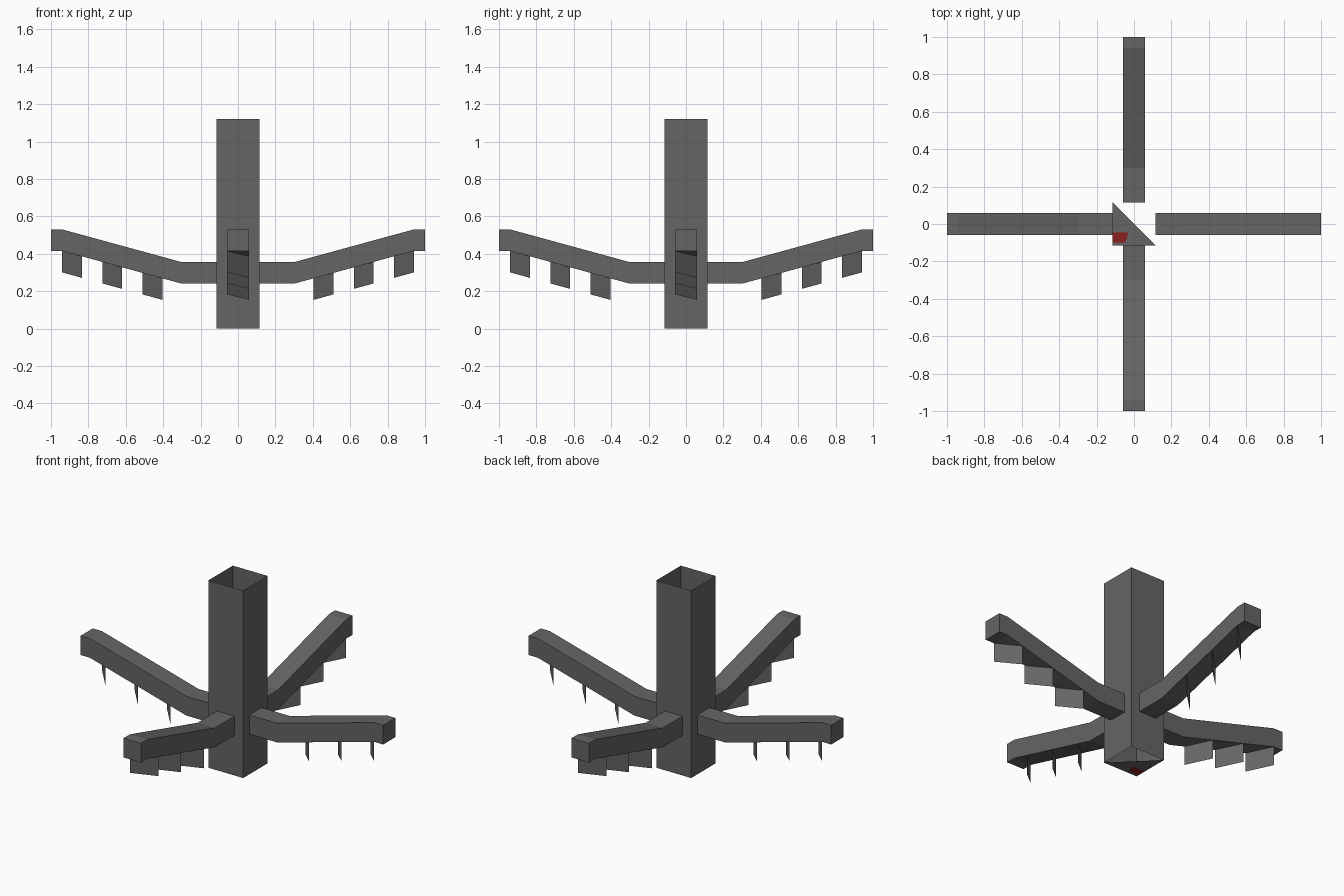
import bpy
import math
from mathutils import Matrix

if "Cube" in bpy.data.objects:
    bpy.data.objects.remove(bpy.data.objects["Cube"])


def material(name, rgb):
    m = bpy.data.materials.new(name)
    m.diffuse_color = (*rgb, 1.0)
    m.use_nodes = True
    m.node_tree.nodes["Principled BSDF"].inputs["Base Color"].default_value = m.diffuse_color
    return m


GREY = material("dark_grey", (0.13, 0.13, 0.13))
RED = material("dark_red", (0.26, 0.014, 0.014))


def add(name, verts, faces, mats=(GREY,), turn=0):
    me = bpy.data.meshes.new(name)
    me.from_pydata(verts, [], faces)
    for m in mats:
        me.materials.append(m)
    me.transform(Matrix.Rotation(turn, 4, 'Z'))
    ob = bpy.data.objects.new(name, me)
    bpy.context.collection.objects.link(ob)
    return ob


# Post: square open tube, single-walled
S, H = 0.115, 1.12
corners = [(-S, -S), (S, -S), (S, S), (-S, S)]
add("post", [(x, y, z) for z in (0, H) for x, y in corners],
    [(i, (i + 1) % 4, 4 + (i + 1) % 4, 4 + i) for i in range(4)])

# Base plate: half of the bottom is closed, with a red patch cut into it
base = add("base_plate",
           [(-S, S, 0), (-S, -S, 0), (S, -S, 0),
            (-S, -0.045, 0), (-0.03, -0.045, 0), (-0.045, -0.098, 0), (-S, -0.098, 0)],
           [(0, 4, 3), (0, 2, 4), (6, 5, 2, 1), (5, 4, 2), (3, 4, 5, 6)][:],
           (GREY, RED))
base.data.polygons[4].material_index = 1
base.data.flip_normals()

# Arm profile (distance from centre, underside height) and size
PATH = [(S, 0.24), (0.30, 0.24), (0.94, 0.415), (1.0, 0.415)]
W, T = 0.0575, 0.115


def underside(r):
    return 0.24 + (r - 0.30) * (0.415 - 0.24) / 0.64


for k, side in enumerate(("right", "back", "left", "front")):
    turn = k * math.pi / 2
    # Arm: bent square beam, capped at the outer end
    verts = [(r, y, z + h) for r, z in PATH
             for y, h in ((-W, 0), (W, 0), (W, T), (-W, T))]
    faces = [(4 * s + i, 4 * s + 4 + i, 4 * s + 4 + (i + 1) % 4, 4 * s + (i + 1) % 4)
             for s in range(3) for i in range(4)]
    faces = [f[::-1] for f in faces] + [(12, 13, 14, 15)]
    add("arm_" + side, verts, faces, turn=turn)

    # Blades: thin diagonal sheets hanging below the sloped part
    verts, faces = [], []
    for r in (0.405, 0.62, 0.835):
        n = len(verts)
        a, b = r, r + 0.105
        verts += [(a, W, underside(a) - T), (b, -W, underside(b) - T),
                  (b, -W, underside(b)), (a, W, underside(a))]
        faces.append((n, n + 1, n + 2, n + 3))
    add("blades_" + side, verts, faces, turn=turn)
